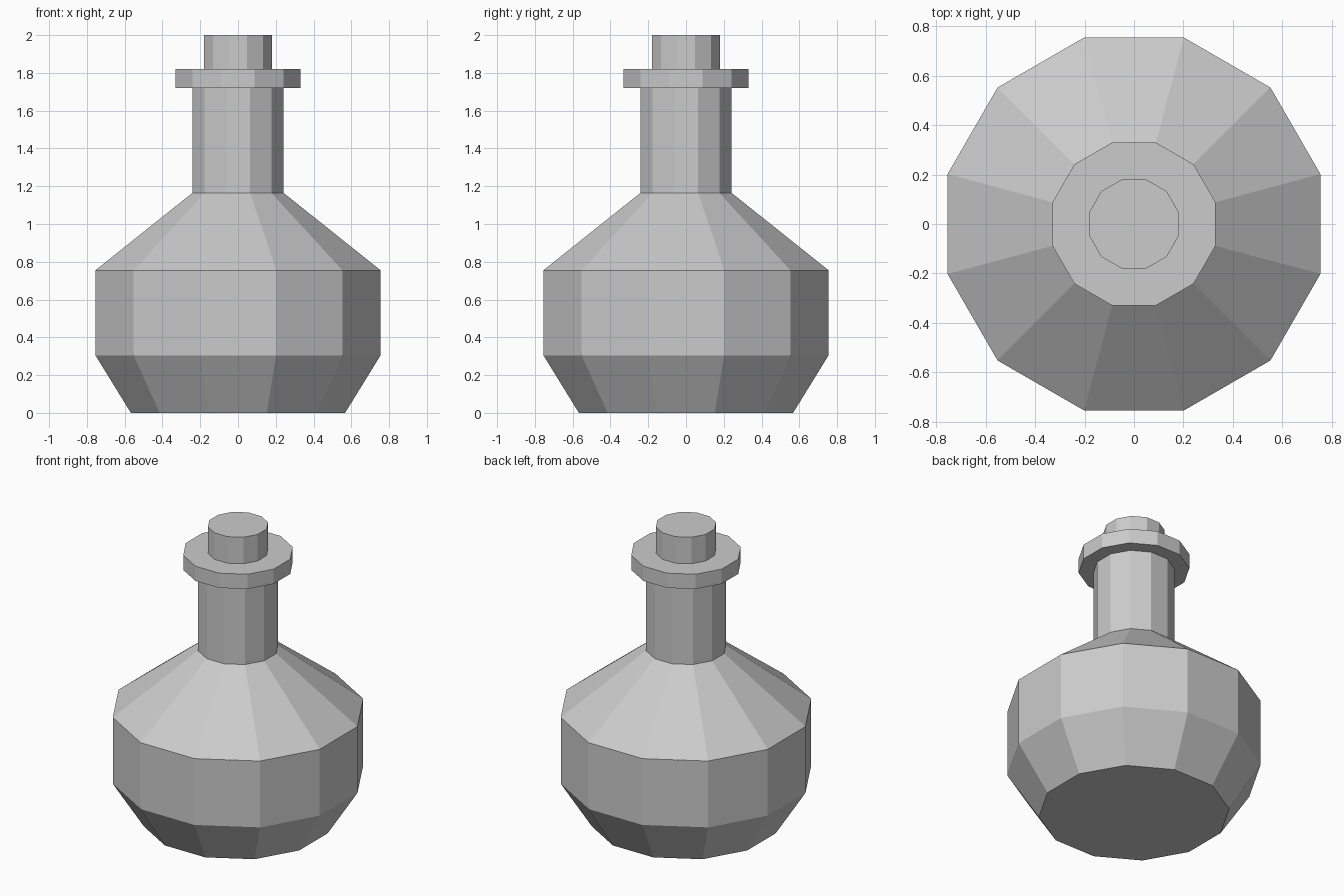
import bpy
import bmesh
import math

SIDES = 12

cube = bpy.data.objects.get("Cube")
if cube:
    bpy.data.objects.remove(cube, do_unlink=True)

# One plain grey for the whole flask
grey = bpy.data.materials.new("plain grey")
grey.use_nodes = True
color = (0.6, 0.6, 0.6, 1.0)
grey.diffuse_color = color
grey.node_tree.nodes["Principled BSDF"].inputs["Base Color"].default_value = color


def turned_part(name, profile):
    """Closed faceted solid from (flat-to-axis distance, height) pairs."""
    bm = bmesh.new()
    rings = []
    for dist, z in profile:
        r = dist / math.cos(math.pi / SIDES)
        angles = [(i + 0.5) * math.tau / SIDES for i in range(SIDES)]
        rings.append([bm.verts.new((r * math.cos(a), r * math.sin(a), z)) for a in angles])
    for low, high in zip(rings, rings[1:]):
        for i in range(SIDES):
            j = (i + 1) % SIDES
            bm.faces.new((low[i], low[j], high[j], high[i]))
    bm.faces.new(rings[0][::-1])
    bm.faces.new(rings[-1])
    mesh = bpy.data.meshes.new(name)
    bm.to_mesh(mesh)
    bm.free()
    mesh.materials.append(grey)
    obj = bpy.data.objects.new(name, mesh)
    bpy.context.collection.objects.link(obj)
    return obj


# Bulb with tapered base and sloping shoulder, running up into the neck
turned_part("flask_body", [(0.567, 0), (0.755, 0.305), (0.755, 0.755),
                           (0.241, 1.165), (0.241, 1.72)])
# Flat lip around the mouth
turned_part("lip", [(0.33, 1.72), (0.33, 1.82)])
# Stopper
turned_part("stopper", [(0.181, 1.82), (0.181, 2.0)])
